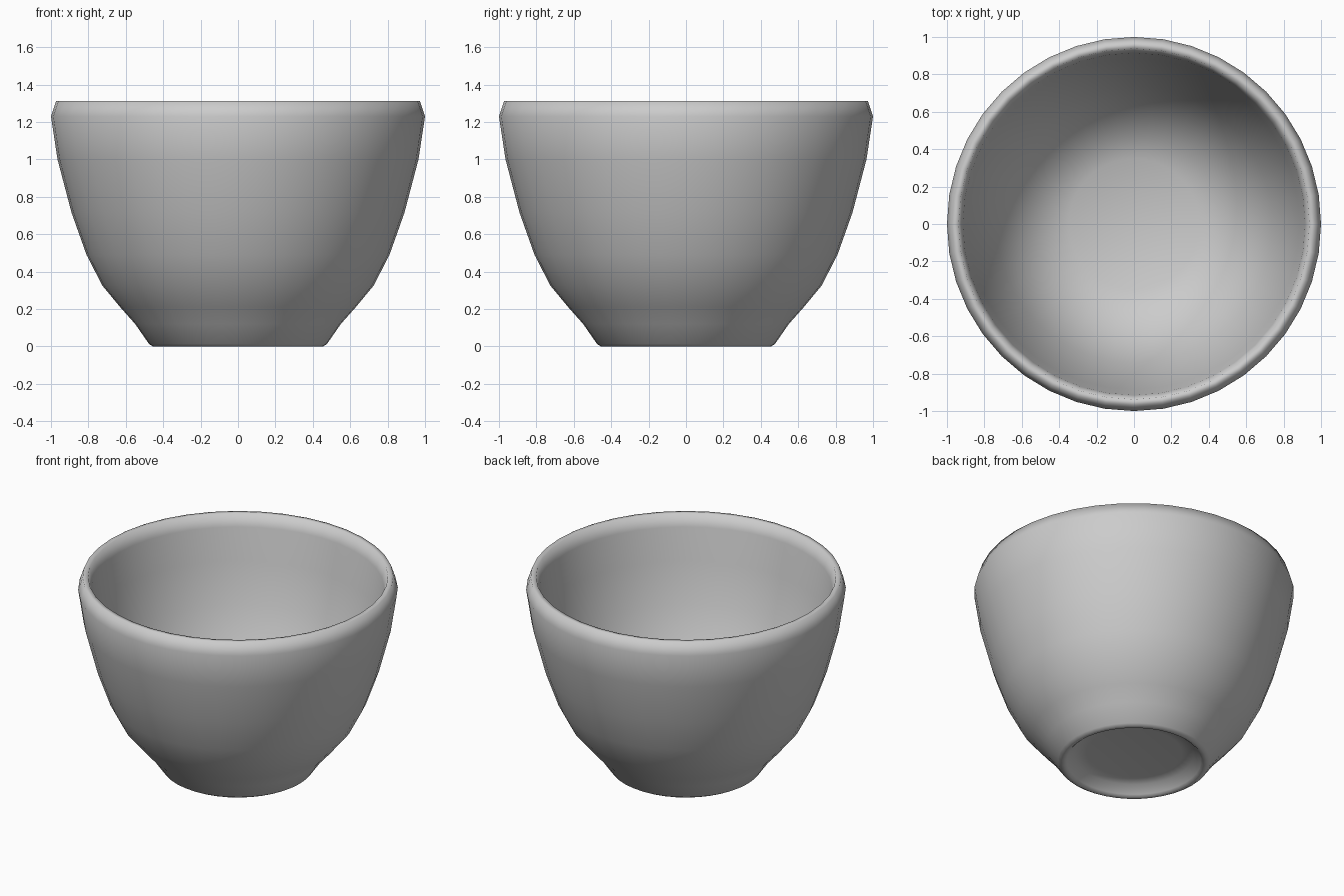
import bpy, bmesh, math

if "Cube" in bpy.data.objects:
    bpy.data.objects.remove(bpy.data.objects["Cube"])

SIDES = 40

# Closed half-section (radius, height): underside, outer wall, rim, inner wall
profile = [
    (0, 0.07), (0.30, 0.07), (0.375, 0.06), (0.42, 0.012), (0.435, 0.0),
    (0.455, 0.0), (0.475, 0.012), (0.55, 0.12), (0.63, 0.21), (0.725, 0.325),
    (0.81, 0.49), (0.89, 0.715), (0.965, 1.0), (1.0, 1.23), (0.972, 1.313),
    (0.938, 1.313), (0.915, 1.23), (0.885, 1.01), (0.815, 0.74), (0.74, 0.53),
    (0.66, 0.385), (0.57, 0.28), (0.47, 0.205), (0.35, 0.155), (0, 0.14),
]


def lathe(name, points, sides):
    """Revolve a profile that starts and ends on the z axis."""
    bm = bmesh.new()
    verts = [bm.verts.new((r, 0, z)) for r, z in points]
    edges = [bm.edges.new(pair) for pair in zip(verts, verts[1:])]
    bmesh.ops.spin(bm, geom=verts + edges, cent=(0, 0, 0), axis=(0, 0, 1),
                   angle=math.tau, steps=sides, use_duplicate=False)
    bmesh.ops.remove_doubles(bm, verts=bm.verts, dist=0.0005)
    bmesh.ops.recalc_face_normals(bm, faces=bm.faces)
    for face in bm.faces:
        face.smooth = True
    mesh = bpy.data.meshes.new(name)
    bm.to_mesh(mesh)
    bm.free()
    obj = bpy.data.objects.new(name, mesh)
    bpy.context.collection.objects.link(obj)
    return obj


# Bowl with rounded rim and hollow foot
lathe("bowl", profile, SIDES)
